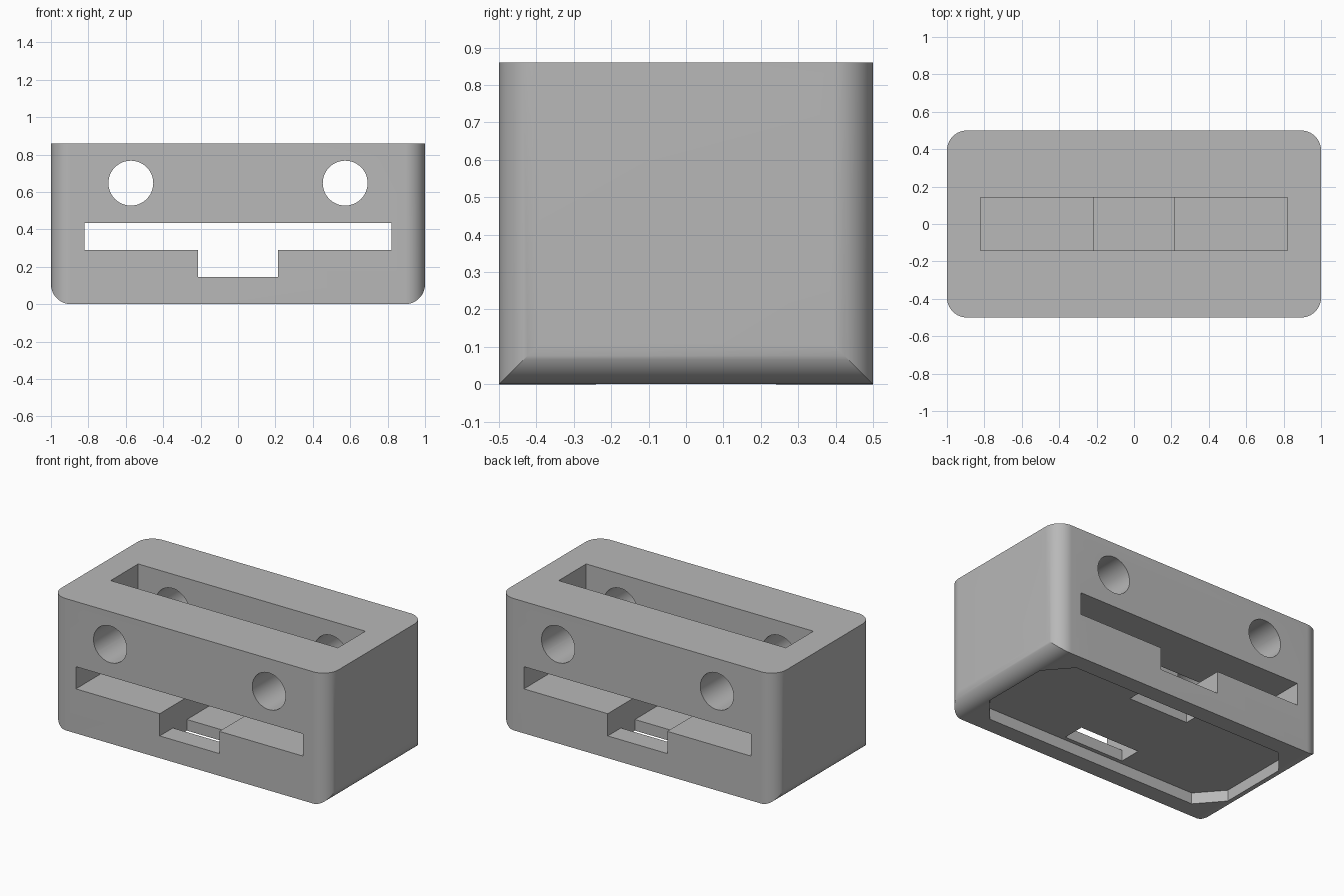
import bpy
import bmesh
from math import cos, sin, pi, radians

if "Cube" in bpy.data.objects:
    bpy.data.objects.remove(bpy.data.objects["Cube"], do_unlink=True)

HEIGHT, RADIUS = 0.86, 0.107
HALF_TAB = 0.215      # half width of the deep middle channel
STEP = 0.145          # height of each channel step
RECESS = 0.0725       # depth of the underside recess

grey = bpy.data.materials.new("grey_plastic")
grey.use_nodes = True
colour = (0.48, 0.48, 0.48, 1)
grey.diffuse_color = colour
grey.node_tree.nodes["Principled BSDF"].inputs["Base Color"].default_value = colour


def prism(name, points, lo, hi, along="z"):
    """Extrude a closed profile along z (points are x, y) or y (points are x, z)."""
    place = (lambda p, d: (p[0], p[1], d)) if along == "z" else (lambda p, d: (p[0], d, p[1]))
    bm = bmesh.new()
    face = bm.faces.new([bm.verts.new(place(p, lo)) for p in points])
    out = bmesh.ops.extrude_face_region(bm, geom=[face])
    for v in out["geom"]:
        if isinstance(v, bmesh.types.BMVert):
            v.co[2 if along == "z" else 1] = hi
    bmesh.ops.recalc_face_normals(bm, faces=bm.faces)
    mesh = bpy.data.meshes.new(name)
    bm.to_mesh(mesh)
    bm.free()
    mesh.materials.append(grey)
    obj = bpy.data.objects.new(name, mesh)
    bpy.context.collection.objects.link(obj)
    return obj


def rect(x0, x1, y0, y1):
    return [(x0, y0), (x1, y0), (x1, y1), (x0, y1)]


def arc(cx, cy, r, start, end, n):
    return [(cx + r * cos(start + (end - start) * i / n),
             cy + r * sin(start + (end - start) * i / n)) for i in range(n + 1)]


def combine(target, other, operation):
    """Apply a boolean and discard the helper."""
    other.hide_render = True
    mod = target.modifiers.new(other.name, "BOOLEAN")
    mod.operation, mod.solver, mod.object = operation, "EXACT", other
    bpy.context.view_layer.objects.active = target
    bpy.ops.object.modifier_apply(modifier=mod.name)
    bpy.data.objects.remove(other, do_unlink=True)


# Housing: rounded footprint trimmed by a front profile with rounded lower corners
cx, cy = 1 - RADIUS, 0.5 - RADIUS
footprint = []
for i, (sx, sy) in enumerate([(1, 1), (-1, 1), (-1, -1), (1, -1)]):
    footprint += arc(sx * cx, sy * cy, RADIUS, i * pi / 2, (i + 1) * pi / 2, 16)
housing = prism("housing", footprint, 0, HEIGHT)
profile = arc(-cx, RADIUS, RADIUS, pi, 1.5 * pi, 16) + arc(cx, RADIUS, RADIUS, 1.5 * pi, 2 * pi, 16)
profile += [(1, 1), (-1, 1)]
combine(housing, prism("front_profile", profile, -0.6, 0.6, "y"), "INTERSECT")

# Stepped channel running front to back
channel = [(-HALF_TAB, STEP), (HALF_TAB, STEP), (HALF_TAB, 2 * STEP), (0.82, 2 * STEP),
           (0.82, 3 * STEP), (-0.82, 3 * STEP), (-0.82, 2 * STEP), (-HALF_TAB, 2 * STEP)]
combine(housing, prism("channel_cutter", channel, -0.6, 0.6, "y"), "DIFFERENCE")

# Pocket open at the top, reaching the channel
combine(housing, prism("pocket_cutter", rect(-0.82, 0.82, -0.142, 0.142), 0.36, 1), "DIFFERENCE")

# Two round bolt holes
for side in (-1, 1):
    ring = arc(side * 0.573, 0.647, 0.12, 0, 2 * pi, 48)[:-1]
    combine(housing, prism("bolt_hole_cutter", ring, -0.6, 0.6, "y"), "DIFFERENCE")

# Underside recess with clipped corners
octagon = [(0.905, -0.23), (0.905, 0.23), (0.765, 0.39), (-0.765, 0.39),
           (-0.905, 0.23), (-0.905, -0.23), (-0.765, -0.39), (0.765, -0.39)]
combine(housing, prism("recess_cutter", octagon, -0.1, RECESS), "DIFFERENCE")

# Two slots from the recess up into the deep channel
for y in (-0.292, 0.292):
    slot = rect(-HALF_TAB, HALF_TAB, y - STEP / 2, y + STEP / 2)
    combine(housing, prism("slot_cutter", slot, RECESS - 0.02, STEP + 0.02), "DIFFERENCE")

# Smooth fillets, crisp edges
bpy.ops.object.select_all(action="DESELECT")
housing.select_set(True)
bpy.context.view_layer.objects.active = housing
bpy.ops.object.shade_smooth_by_angle(angle=radians(25))
